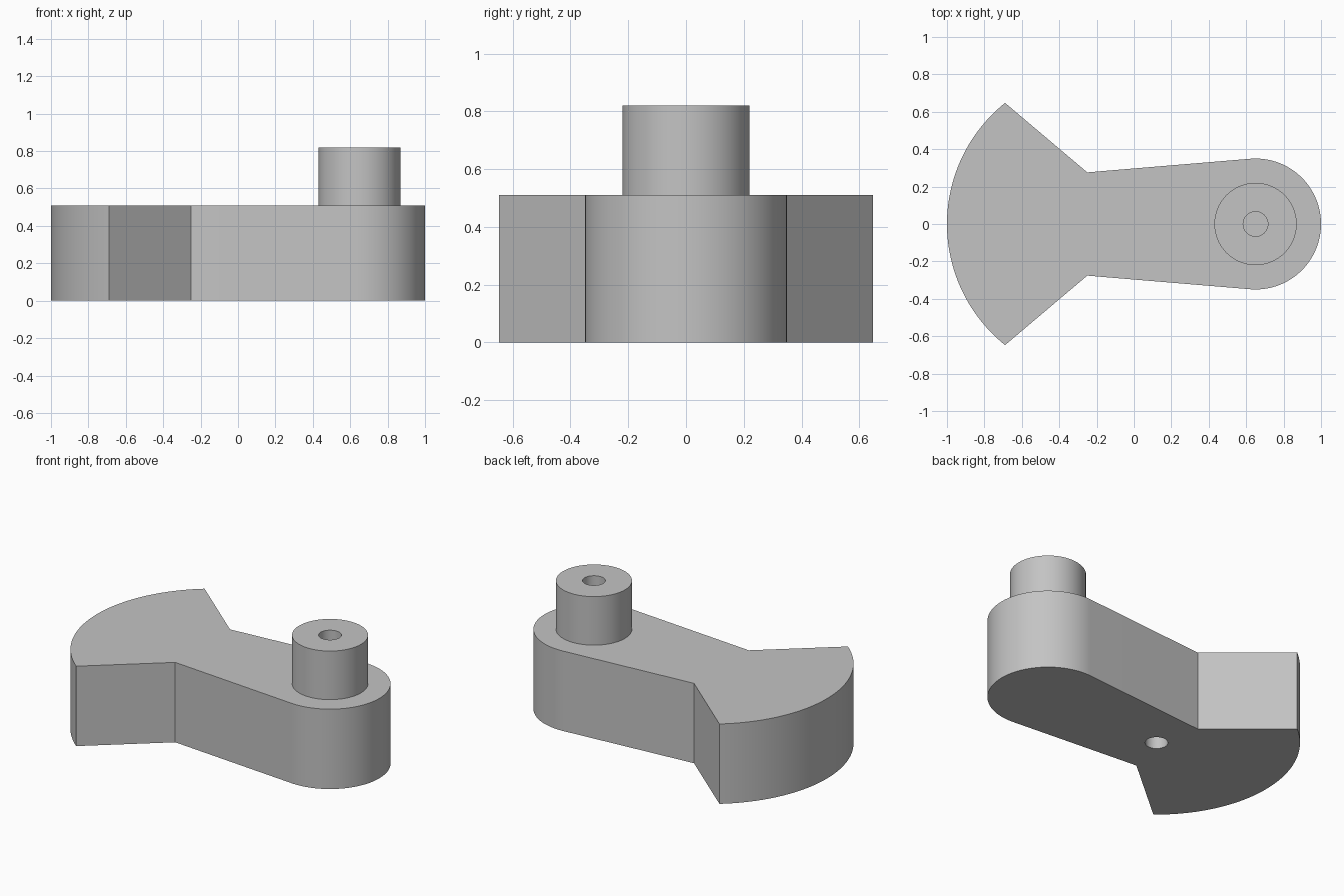
import bpy
import bmesh
from math import sin, cos, pi, atan2, radians, hypot

cube = bpy.data.objects.get("Cube")
if cube:
    bpy.data.objects.remove(cube, do_unlink=True)

ARM_TOP, PIN_TOP = 0.51, 0.82
PIN_X, SHAFT_X = 0.65, -0.17
END_R, PIN_R, HOLE_R = 0.35, 0.22, 0.066
TIP, WAIST = (-0.69, 0.648), (-0.25, 0.276)

steel = bpy.data.materials.new("steel grey")
steel.use_nodes = True
grey = (0.55, 0.55, 0.55, 1)
steel.diffuse_color = grey
steel.node_tree.nodes["Principled BSDF"].inputs["Base Color"].default_value = grey


def arc(cx, r, start, end, n):
    steps = [start + (end - start) * i / n for i in range(n + 1)]
    return [(cx + r * cos(a), r * sin(a)) for a in steps]


def finish(name, bm):
    bmesh.ops.recalc_face_normals(bm, faces=bm.faces)
    mesh = bpy.data.meshes.new(name)
    bm.to_mesh(mesh)
    bm.free()
    obj = bpy.data.objects.new(name, mesh)
    bpy.context.collection.objects.link(obj)
    mesh.materials.append(steel)
    return obj


def prism(name, outline, z0, z1):
    bm = bmesh.new()
    face = bm.faces.new([bm.verts.new((x, y, z0)) for x, y in outline])
    ext = bmesh.ops.extrude_face_region(bm, geom=[face])
    top = [v for v in ext["geom"] if isinstance(v, bmesh.types.BMVert)]
    bmesh.ops.translate(bm, verts=top, vec=(0, 0, z1 - z0))
    return finish(name, bm)


def smooth(obj):
    bpy.ops.object.select_all(action="DESELECT")
    obj.select_set(True)
    bpy.context.view_layer.objects.active = obj
    bpy.ops.object.shade_smooth_by_angle(angle=radians(25))


# Crank arm: rounded pin end, tapered web, fan-shaped counterweight
dx, dy = PIN_X - WAIST[0], WAIST[1]
tangent = atan2(-dy, -dx) % (2 * pi)
tangent -= math_angle if (math_angle := 0) else 0
half = pi / 2 + atan2(END_R - WAIST[1], dx)
fan_r = SHAFT_X + 1
fan_a = atan2(TIP[1], TIP[0] - SHAFT_X)
outline = arc(PIN_X, END_R, -half, half, 64) + [WAIST]
outline += arc(SHAFT_X, fan_r, fan_a, 2 * pi - fan_a, 64)
outline += [(WAIST[0], -WAIST[1])]
arm = prism("crank_arm", outline, 0, ARM_TOP)

# Blind shaft hole in the underside
cutter = prism("shaft_hole_cutter", arc(SHAFT_X, HOLE_R, 0, 2 * pi, 48)[:-1], -0.1, 0.31)
cutter.hide_render = True
cut = arm.modifiers.new("shaft_hole", "BOOLEAN")
cut.operation = "DIFFERENCE"
cut.solver = "EXACT"
cut.object = cutter
bpy.context.view_layer.objects.active = arm
bpy.ops.object.modifier_apply(modifier=cut.name)
bpy.data.objects.remove(cutter, do_unlink=True)
smooth(arm)

# Hollow crank pin standing on the arm
bm = bmesh.new()
profile = [(PIN_R, ARM_TOP), (PIN_R, PIN_TOP), (HOLE_R, PIN_TOP), (HOLE_R, ARM_TOP)]
verts = [bm.verts.new((PIN_X + r, 0, z)) for r, z in profile]
edges = [bm.edges.new(pair) for pair in zip(verts, verts[1:])]
bmesh.ops.spin(bm, geom=verts + edges, cent=(PIN_X, 0, 0), axis=(0, 0, 1),
               angle=2 * pi, steps=64, use_merge=True)
smooth(finish("crank_pin", bm))
